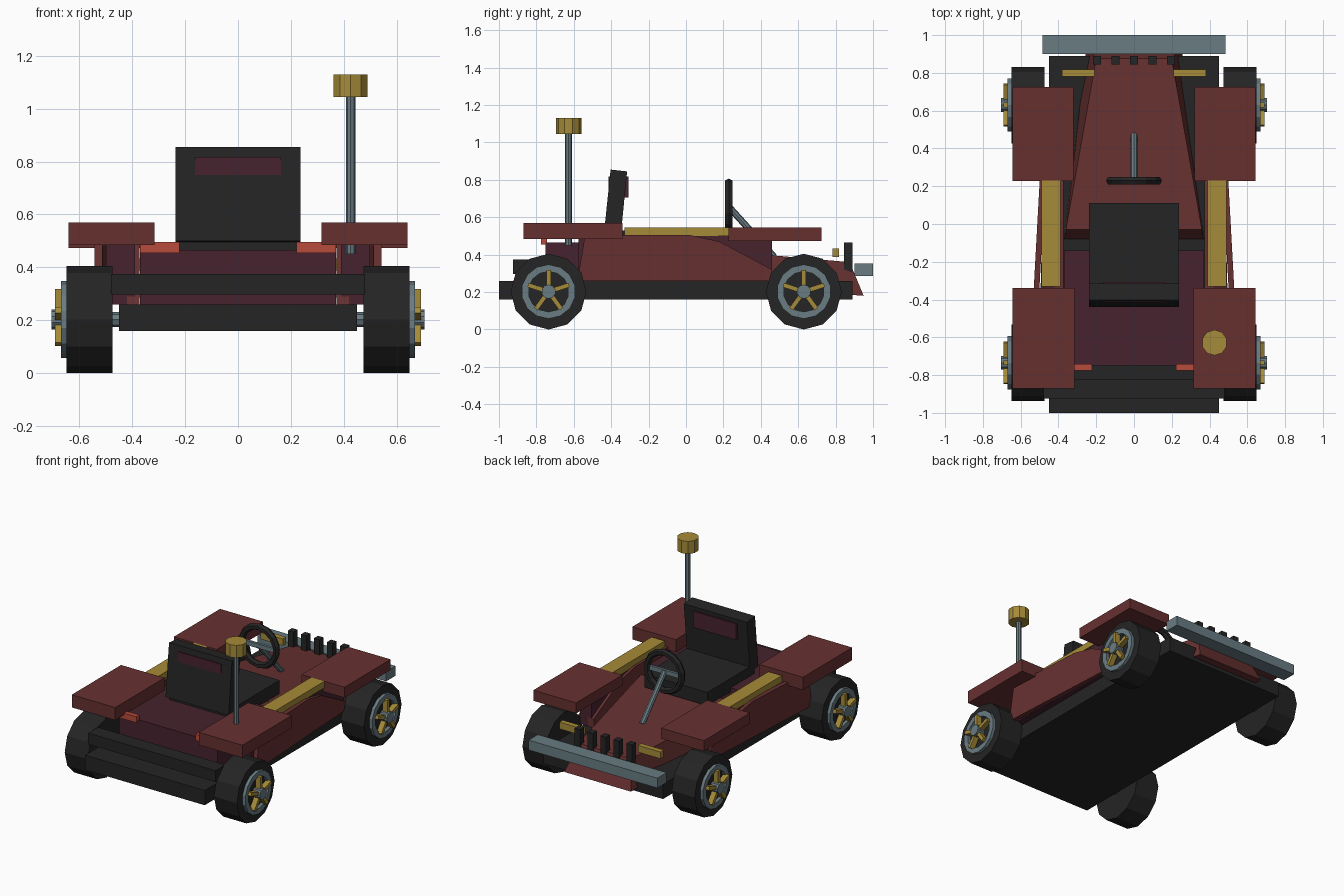
import bpy, bmesh, math
from mathutils import Vector, Matrix

if "Cube" in bpy.data.objects:
    bpy.data.objects.remove(bpy.data.objects["Cube"])


def mat(name, r, g, b):
    m = bpy.data.materials.new(name)
    m.diffuse_color = (r, g, b, 1)
    m.use_nodes = True
    m.node_tree.nodes["Principled BSDF"].inputs["Base Color"].default_value = m.diffuse_color
    return m


RED = mat("dull red", 0.135, 0.03, 0.03)
BLACK = mat("soft black", 0.018, 0.018, 0.018)
PURPLE = mat("dark plum", 0.062, 0.016, 0.026)
GOLD = mat("old gold", 0.38, 0.26, 0.04)
GREY = mat("steel grey", 0.14, 0.20, 0.225)
LAMP = mat("lamp red", 0.48, 0.07, 0.045)


def make(name, bm, m):
    bmesh.ops.recalc_face_normals(bm, faces=bm.faces)
    me = bpy.data.meshes.new(name)
    bm.to_mesh(me)
    bm.free()
    me.materials.append(m)
    ob = bpy.data.objects.new(name, me)
    bpy.context.collection.objects.link(ob)
    return ob


def loft(name, m, bottom, top):
    """Solid between two matching loops of points."""
    bm = bmesh.new()
    a = [bm.verts.new(p) for p in bottom]
    b = [bm.verts.new(p) for p in top]
    n = len(a)
    bm.faces.new(a)
    bm.faces.new(b)
    for i in range(n):
        j = (i + 1) % n
        bm.faces.new((a[i], a[j], b[j], b[i]))
    return make(name, bm, m)


def box(name, m, x0, x1, y0, y1, z0, z1):
    q = [(x0, y0), (x1, y0), (x1, y1), (x0, y1)]
    return loft(name, m, [(x, y, z0) for x, y in q], [(x, y, z1) for x, y in q])


def rod(name, m, p, q, r, n=8):
    p, q = Vector(p), Vector(q)
    d = q - p
    bm = bmesh.new()
    mtx = Matrix.Translation((p + q) / 2) @ d.to_track_quat('Z', 'Y').to_matrix().to_4x4()
    bmesh.ops.create_cone(bm, cap_ends=True, segments=n, radius1=r, radius2=r,
                          depth=d.length, matrix=mtx)
    return make(name, bm, m)


def lathe(name, m, profile, centre, axis, n):
    """Closed (radius, offset) profile swept around the x or y axis."""
    bm = bmesh.new()
    rings = []
    for i in range(n):
        t = 2 * math.pi * i / n
        ring = []
        for r, o in profile:
            u, v = r * math.sin(t), r * math.cos(t)
            p = (o, u, v) if axis == 'X' else (u, o, v)
            ring.append(bm.verts.new(Vector(centre) + Vector(p)))
        rings.append(ring)
    k = len(profile)
    for i in range(n):
        a, b = rings[i], rings[(i + 1) % n]
        for j in range(k):
            l = (j + 1) % k
            bm.faces.new((a[j], a[l], b[l], b[j]))
    return make(name, bm, m)


# Floor, bumpers, rear tub
box("chassis_floor", BLACK, -0.45, 0.45, -1.0, 0.89, 0.16, 0.26)
box("rear_bumper", BLACK, -0.48, 0.48, -0.925, -0.82, 0.297, 0.374)
box("front_bumper", GREY, -0.485, 0.485, 0.90, 1.0, 0.286, 0.353)
box("rear_tub", PURPLE, -0.37, 0.37, -0.75, -0.14, 0.26, 0.466)

# Tapered hood with raked nose
loft("hood", RED,
     [(-0.37, -0.08, 0.26), (0.37, -0.08, 0.26), (0.25, 0.95, 0.18), (-0.25, 0.95, 0.18)],
     [(-0.36, -0.03, 0.44), (0.36, -0.03, 0.44), (0.20, 0.875, 0.36), (-0.20, 0.875, 0.36)])
for i in range(5):
    x = (i - 2) * 0.098
    box("grille_bar", BLACK, x - 0.021, x + 0.021, 0.845, 0.89, 0.305, 0.465)

# Seat
box("seat_cushion", BLACK, -0.237, 0.237, -0.40, 0.11, 0.44, 0.53)
loft("seat_back", BLACK,
     [(-0.237, -0.44, 0.50), (0.237, -0.44, 0.50), (0.237, -0.35, 0.49), (-0.237, -0.35, 0.49)],
     [(-0.237, -0.403, 0.855), (0.237, -0.403, 0.855), (0.237, -0.315, 0.845), (-0.237, -0.315, 0.845)])
box("headrest_panel", PURPLE, -0.163, 0.163, -0.414, -0.307, 0.707, 0.817)

# Steering
tube = [(0.13 + 0.022 * math.cos(a), 0.024 * math.sin(a))
        for a in (math.pi * k / 3 for k in range(6))]
lathe("steering_wheel", BLACK, tube, (0, 0.229, 0.655), 'Y', 14)
rod("steering_column", GREY, (0, 0.23, 0.655), (0, 0.47, 0.39), 0.018)
box("steering_crossbar", GREY, -0.125, 0.125, 0.22, 0.238, 0.64, 0.67)

# Mast with cap
rod("mast", GREY, (0.426, -0.628, 0.45), (0.426, -0.628, 1.06), 0.018)
rod("mast_cap", GOLD, (0.426, -0.628, 1.045), (0.426, -0.628, 1.13), 0.068, 10)

SIDE = [(-0.58, 0.26), (-0.54, 0.505), (0.02, 0.505), (0.18, 0.47), (0.46, 0.32), (0.46, 0.26)]


def taper(y):
    return 0.512 - 0.055 * y


for s in (1, -1):
    def sbox(name, m, x0, x1, *r):
        box(name, m, min(s * x0, s * x1), max(s * x0, s * x1), *r)

    # Side pods: plum core between red skins, gold strip on top
    core = [(0.39, -0.575), (0.50, -0.575), (0.475, 0.46), (0.39, 0.46)]
    loft("side_pod_core", PURPLE, [(s * x, y, 0.26) for x, y in core],
         [(s * x, y, 0.50) for x, y in core])
    loft("side_pod_outer_skin", RED, [(s * (taper(y) - 0.03), y, z) for y, z in SIDE],
         [(s * taper(y), y, z) for y, z in SIDE])
    loft("side_pod_inner_skin", RED, [(s * 0.372, y, z) for y, z in SIDE],
         [(s * 0.42, y, z) for y, z in SIDE])
    sbox("gold_strip", GOLD, 0.39, 0.49, -0.33, 0.23, 0.50, 0.545)

    # Fenders and lamps
    sbox("rear_fender", RED, 0.315, 0.642, -0.87, -0.34, 0.484, 0.57)
    sbox("front_fender", RED, 0.32, 0.642, 0.228, 0.724, 0.473, 0.545)
    sbox("tail_lamp", LAMP, 0.222, 0.37, -0.775, -0.742, 0.455, 0.496)
    sbox("headlamp", GOLD, 0.21, 0.38, 0.782, 0.818, 0.388, 0.434)

    # Wheels
    for y in (-0.735, 0.63):
        c = Vector((0, y, 0.2025))

        def at(x):
            return (s * x, y, 0.2025)

        rod("axle", GREY, at(0.30), at(0.52), 0.028)
        lathe("tyre", BLACK, [(0.2025, s * 0.475), (0.2025, s * 0.648), (0.001, s * 0.648),
                              (0.001, s * 0.475)], c, 'X', 12)
        lathe("rim", GREY, [(0.145, s * 0.64), (0.145, s * 0.669), (0.108, s * 0.669),
                            (0.108, s * 0.64)], c, 'X', 14)
        rod("hub", GREY, at(0.64), at(0.705), 0.038, 10)
        for k in range(5):
            t = 2 * math.pi * k / 5
            d = Vector((0, math.sin(t), math.cos(t)))
            w = Vector((0, math.cos(t), -math.sin(t))) * 0.012
            ends = [d * 0.025 - w, d * 0.025 + w, d * 0.115 + w, d * 0.115 - w]
            loft("spoke", GOLD, [c + e + Vector((s * 0.655, 0, 0)) for e in ends],
                 [c + e + Vector((s * 0.692, 0, 0)) for e in ends])
